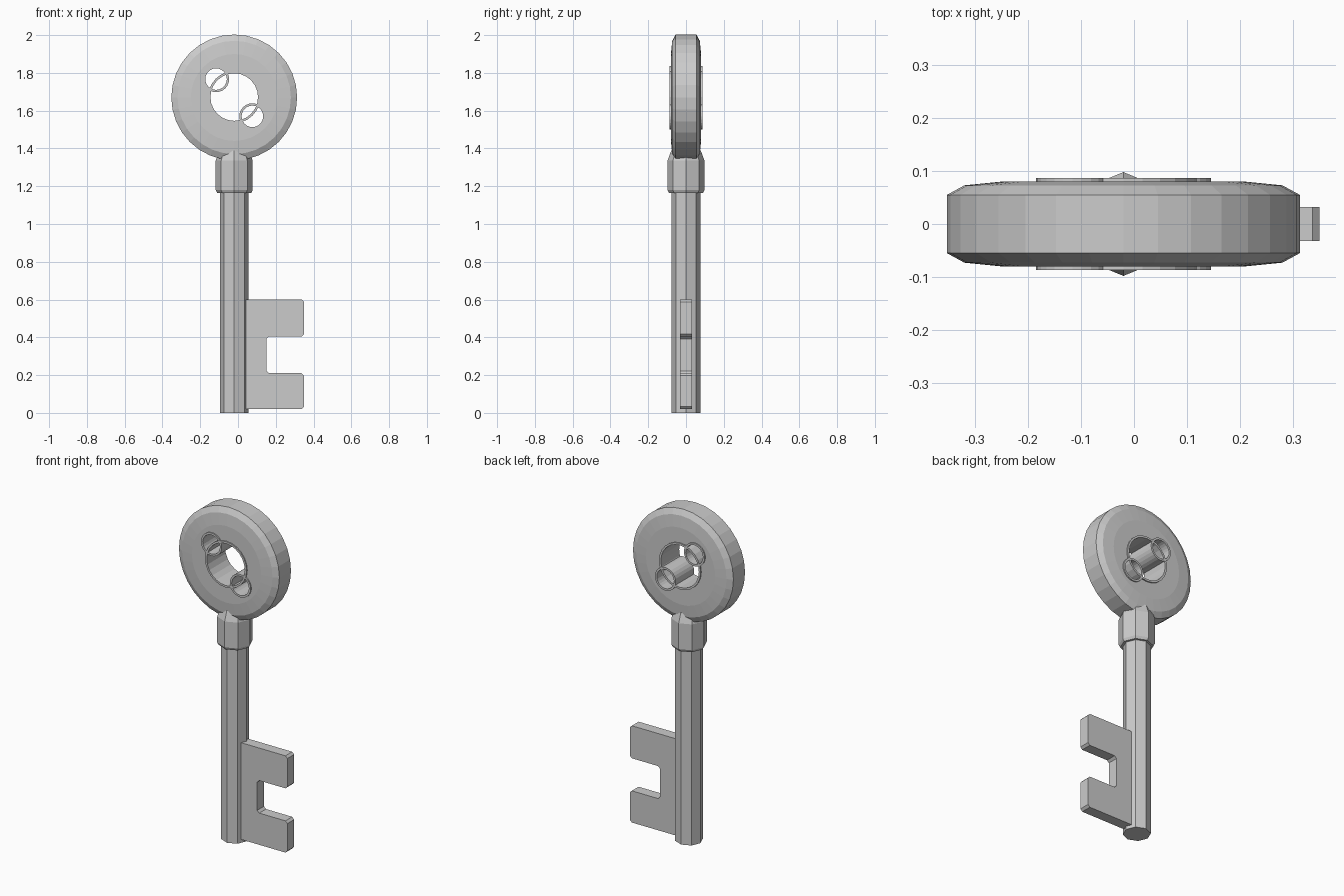
import bpy, bmesh, math
from mathutils import Matrix

if "Cube" in bpy.data.objects:
    bpy.data.objects.remove(bpy.data.objects["Cube"])

CX, HEAD_Z = -0.02, 1.67


def finish(name, bm, matrix=Matrix()):
    bmesh.ops.transform(bm, matrix=matrix, verts=bm.verts)
    bmesh.ops.recalc_face_normals(bm, faces=bm.faces)
    mesh = bpy.data.meshes.new(name)
    bm.to_mesh(mesh)
    bm.free()
    ob = bpy.data.objects.new(name, mesh)
    bpy.context.collection.objects.link(ob)
    return ob


def lathe(name, profile, sides, matrix, closed=False):
    """Revolve (radius, height) points; cap the ends or close the loop."""
    bm = bmesh.new()
    rings = [[bm.verts.new((r * math.cos(2 * math.pi * i / sides),
                            r * math.sin(2 * math.pi * i / sides), h))
              for i in range(sides)] for r, h in profile]
    pairs = list(zip(rings, rings[1:]))
    if closed:
        pairs.append((rings[-1], rings[0]))
    else:
        bm.faces.new(rings[0])
        bm.faces.new(rings[-1])
    for a, b in pairs:
        for i in range(sides):
            j = (i + 1) % sides
            bm.faces.new((a[i], a[j], b[j], b[i]))
    return finish(name, bm, matrix)


def facing(x, z):
    """Place a lathe so that its axis runs front to back."""
    return Matrix.Translation((x, 0, z)) @ Matrix.Rotation(math.pi / 2, 4, 'X')


# Octagonal shaft and collar
upright = Matrix.Translation((CX, 0, 0))
lathe("shaft", [(0.076, 0), (0.076, 1.25)], 8, upright)
lathe("collar", [(0.09, 1.165), (0.098, 1.18), (0.098, 1.335), (0.078, 1.39)], 8, upright)

# Round head with bevelled rim
half = [(0.23, 0.08), (0.30, 0.073), (0.333, 0.055)]
head = lathe("head", [(r, -h) for r, h in half] + half[::-1], 32, facing(CX, HEAD_Z))

# Three overlapping holes, each lined with a thin tube
holes = [("centre", CX, 1.672, 0.138), ("upper", -0.116, 1.767, 0.069),
         ("lower", 0.076, 1.57, 0.069)]
for label, x, z, r in holes:
    place = facing(x, z)
    cutter = lathe(label + "_hole_cutter", [(r - 0.004, -0.2), (r - 0.004, 0.2)], 24, place)
    cutter.hide_render = True
    cutter.hide_viewport = True
    cutter.display_type = 'WIRE'
    mod = head.modifiers.new(label + "_hole", 'BOOLEAN')
    mod.operation = 'DIFFERENCE'
    mod.solver = 'EXACT'
    mod.object = cutter
    inner = r - 0.012
    lathe(label + "_tube", [(r, -0.087), (r, 0.087), (inner, 0.087), (inner, -0.087)],
          24, place, closed=True)

# Notched bit with chamfered corners
c = 0.013
outline = [(0.03, 0.02), (0.35 - c, 0.02), (0.35, 0.02 + c), (0.35, 0.21 - c),
           (0.35 - c, 0.21), (0.15 + c, 0.21), (0.15, 0.21 + c), (0.15, 0.405 - c),
           (0.15 + c, 0.405), (0.35 - c, 0.405), (0.35, 0.405 + c), (0.35, 0.6 - c),
           (0.35 - c, 0.6), (0.03, 0.6)]
bm = bmesh.new()
face = bm.faces.new([bm.verts.new((x, -0.032, z)) for x, z in outline])
ext = bmesh.ops.extrude_face_region(bm, geom=[face], use_keep_orig=True)
for v in ext["geom"]:
    if isinstance(v, bmesh.types.BMVert):
        v.co.y = 0.032
finish("bit", bm)
